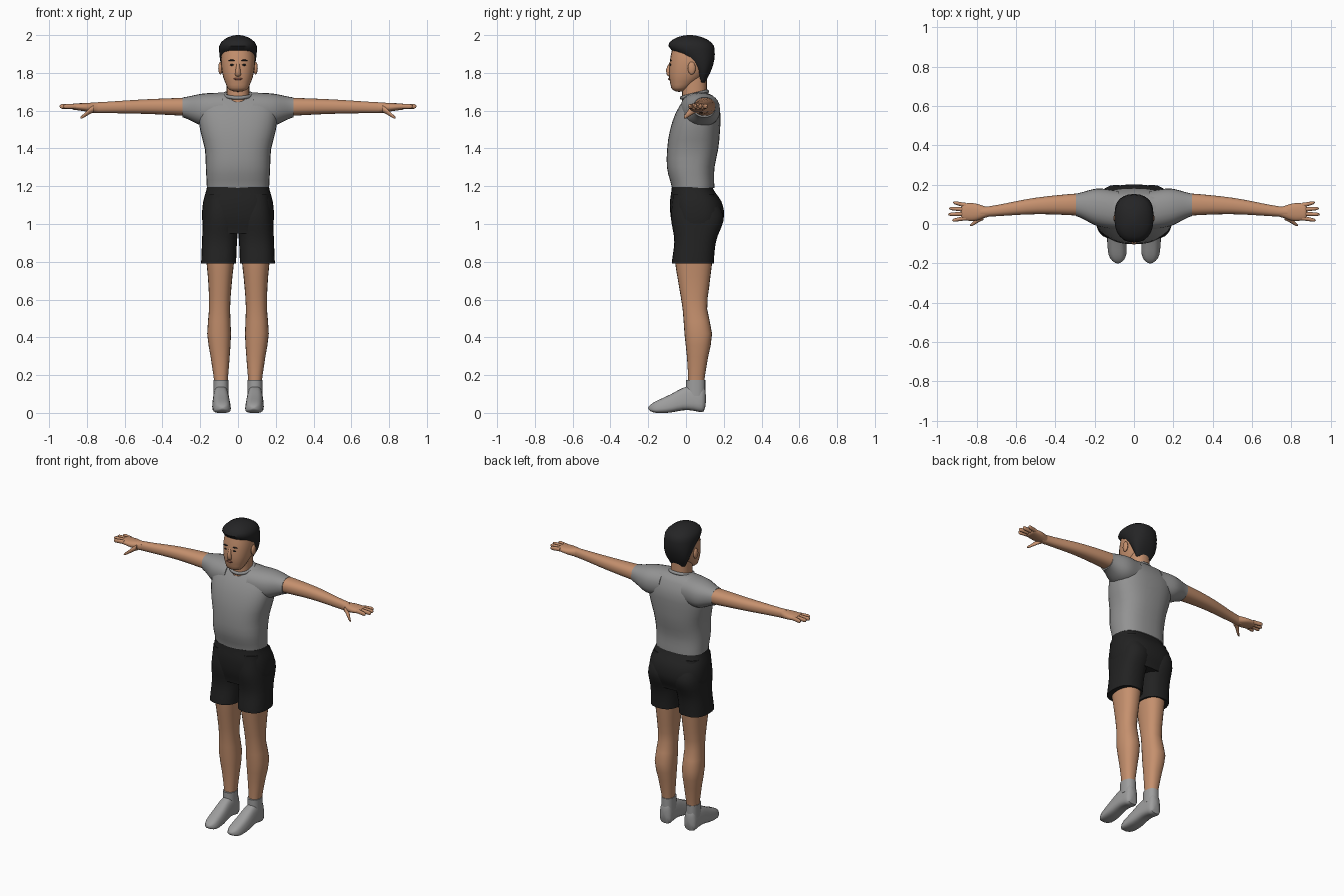
import bpy, math

cube = bpy.data.objects.get("Cube")
if cube:
    bpy.data.objects.remove(cube, do_unlink=True)


def material(name, *rgb):
    mat = bpy.data.materials.new(name)
    mat.use_nodes = True
    mat.diffuse_color = (*rgb, 1)
    mat.node_tree.nodes["Principled BSDF"].inputs["Base Color"].default_value = (*rgb, 1)
    return mat


skin = material("skin", .56, .28, .155)
shirt_grey = material("shirt grey", .29, .29, .29)
shoe_grey = material("shoe grey", .34, .34, .34)
black = material("shorts black", .016, .016, .016)
hair_black = material("hair black", .018, .018, .019)
lip_brown = material("lip brown", .25, .09, .06)


def finish(obj, mat):
    obj.data.materials.append(mat)
    bpy.ops.object.select_all(action='DESELECT')
    obj.select_set(True)
    bpy.context.view_layer.objects.active = obj
    bpy.ops.object.shade_smooth_by_angle(angle=math.radians(50))


def sample(values, t):
    """Smooth curve through evenly spaced values, or a constant."""
    if not isinstance(values, tuple):
        return values
    last = len(values) - 1
    i = min(int(t * last), last - 1)
    p, q, r, s = [values[max(0, min(last, i + k))] for k in (-1, 0, 1, 2)]
    f = t * last - i
    return q + f / 2 * (r - p + f * (2*p - 5*q + 4*r - s + f * (3*(q - r) + s - p)))


def dome(distance, length):
    """Scale of a section near a rounded end."""
    if distance >= length:
        return 1
    return max(.1, math.sqrt(1 - (1 - distance / length) ** 2))


def part(name, mat, along, x, y, z, side=1, power=2.3, taper=0,
         round_start=0, round_end=0, sides=24, steps=16):
    """Loft rounded sections along an axis; x, y and z each give a low and a high edge."""
    limits = {'x': x, 'y': y, 'z': z}
    start, end = limits.pop(along)
    across, over = limits
    verts, faces = [], []
    for i in range(steps + 1):
        t = (1 - math.cos(math.pi * i / steps)) / 2
        pos = start + (end - start) * t
        scale = dome(pos - start, round_start) * dome(end - pos, round_end)
        low_a, high_a, low_b, high_b = [sample(v, t) for v in limits[across] + limits[over]]
        for j in range(sides):
            angle = math.tau * j / sides
            u, v = [math.copysign(abs(w) ** (2 / power), w) * scale
                    for w in (math.cos(angle), math.sin(angle))]
            u *= 1 - taper * (v + 1) / 2
            point = {along: pos,
                     across: (low_a + high_a + u * (high_a - low_a)) / 2,
                     over: (low_b + high_b + v * (high_b - low_b)) / 2}
            verts.append((point['x'] * side, point['y'], point['z']))
    for i in range(steps):
        for j in range(sides):
            here, following = i * sides + j, i * sides + (j + 1) % sides
            faces.append((here, following, following + sides, here + sides))
    faces += [tuple(reversed(range(sides))), tuple(range(steps * sides, len(verts)))]
    # Keep normals outward for each axis order and for mirrored parts
    if (along == 'y') != (side < 0):
        faces = [face[::-1] for face in faces]
    mesh = bpy.data.meshes.new(name)
    mesh.from_pydata(verts, [], faces)
    obj = bpy.data.objects.new(name, mesh)
    bpy.context.collection.objects.link(obj)
    finish(obj, mat)


def centred(*half_widths):
    return tuple(-w for w in half_widths), half_widths


def blob(name, mat, location, size):
    bpy.ops.mesh.primitive_uv_sphere_add(segments=14, ring_count=8, radius=1, location=location)
    obj = bpy.context.object
    obj.name, obj.scale = name, size
    finish(obj, mat)


# Head, neck and hair
part("neck", skin, 'z', x=centred(.06, .06), y=(-.02, .11), z=(1.6, 1.8))
part("head", skin, 'z', x=centred(.05, .08, .09, .08), y=((-.075, -.09, -.085, -.07), (0, .095, .13, .12)),
     z=(1.7, 1.95), round_start=.02)
part("hair", hair_black, 'z', x=centred(.05, .08, .095, .1, .09),
     y=((.07, .05, -.01, -.09, -.09), (.1, .13, .15, .15, .13)),
     z=(1.74, 2), round_end=.06, round_start=.01)
part("nose", skin, 'z', x=centred(.017, .007), y=((-.1, -.105, -.085), -.07),
     z=(1.78, 1.86), round_start=.01, sides=12, steps=8)
blob("mouth", lip_brown, (0, -.089, 1.768), (.024, .006, .006))

# Shirt body with a collar band
part("shirt", shirt_grey, 'z', x=centred(.165, .17, .175, .2, .21, .19),
     y=((-.075, -.1, -.1, -.085, -.05, .01), (.15, .15, .17, .18, .18, .14)),
     z=(1.19, 1.7), round_end=.03, power=2.5, sides=32)
bpy.ops.mesh.primitive_torus_add(major_radius=.07, minor_radius=.01, major_segments=28, minor_segments=8,
                                 location=(0, .045, 1.685), rotation=(math.radians(14), 0, 0))
bpy.context.object.name = "collar"
finish(bpy.context.object, shirt_grey)

# Hips of the shorts
part("shorts_hips", black, 'z', x=centred(.18, .19, .185, .165),
     y=((-.06, -.08, -.085, -.075), (.17, .2, .19, .14)), z=(.95, 1.195), power=2.6, sides=32)

# Paired parts
for label, side in (("left", 1), ("right", -1)):
    # Face
    blob(label + "_eye", black, (side * .031, -.082, 1.842), (.012, .005, .005))
    blob(label + "_eyebrow", hair_black, (side * .033, -.081, 1.866), (.02, .005, .004))
    blob(label + "_ear", skin, (side * .093, .03, 1.825), (.012, .021, .034))

    # Arm and hand
    part(label + "_sleeve", shirt_grey, 'x', x=(.08, .295), y=((-.03, -.01, .04), (.17, .18, .155)),
         z=((1.52, 1.52, 1.565), (1.695, 1.69, 1.67)), side=side)
    part(label + "_arm", skin, 'x', x=(.2, .78), y=((.04, .05, .036), (.16, .135, .085)),
         z=((1.57, 1.583, 1.588), (1.67, 1.66, 1.643)), side=side)
    part(label + "_palm", skin, 'x', x=(.74, .88), y=((.036, .016, .02), (.085, .105, .104)),
         z=((1.588, 1.605), (1.643, 1.638)), side=side, round_end=.01)
    part(label + "_thumb", skin, 'x', x=(.765, .835), y=((.02, -.014), (.065, -.002)),
         z=((1.59, 1.555), (1.63, 1.57)), side=side, round_end=.01, sides=12, steps=8)
    for i, tip in enumerate((.925, .945, .94, .92)):
        root = .03 + .022 * i
        end = root + .008 * (i - 1.4)
        part(f"{label}_finger_{i + 1}", skin, 'x', x=(.855, tip),
             y=((root - .012, end - .008), (root + .012, end + .008)),
             z=(1.61, 1.635), side=side, round_end=.015, sides=12, steps=8)

    # Leg
    part(label + "_shorts_leg", black, 'z', x=((.01, .005, -.005, .01), (.195, .19, .185, .17)),
         y=((-.075, -.062, -.08, -.07), (.147, .16, .2, .15)), z=(.79, 1.16), side=side, power=2.5)
    part(label + "_leg", skin, 'z',
         x=((.055, .045, .037, .042, .033, .02), (.125, .143, .163, .153, .157, .168)),
         y=((.012, .006, -.008, -.018, -.04, -.06), (.095, .115, .138, .112, .125, .14)),
         z=(.15, .82), side=side)

    # Foot
    part(label + "_sock", shoe_grey, 'z', x=(.05, .13), y=(0, .102), z=(.09, .175), side=side, steps=4)
    part(label + "_shoe", shoe_grey, 'y', x=((.035, .032, .04, .045), (.13, .142, .14, .135)),
         y=(-.2, .106), z=((0, 0, .015, 0), (.05, .09, .14, .15)), side=side,
         power=3, taper=.3, round_start=.05, round_end=.02)
